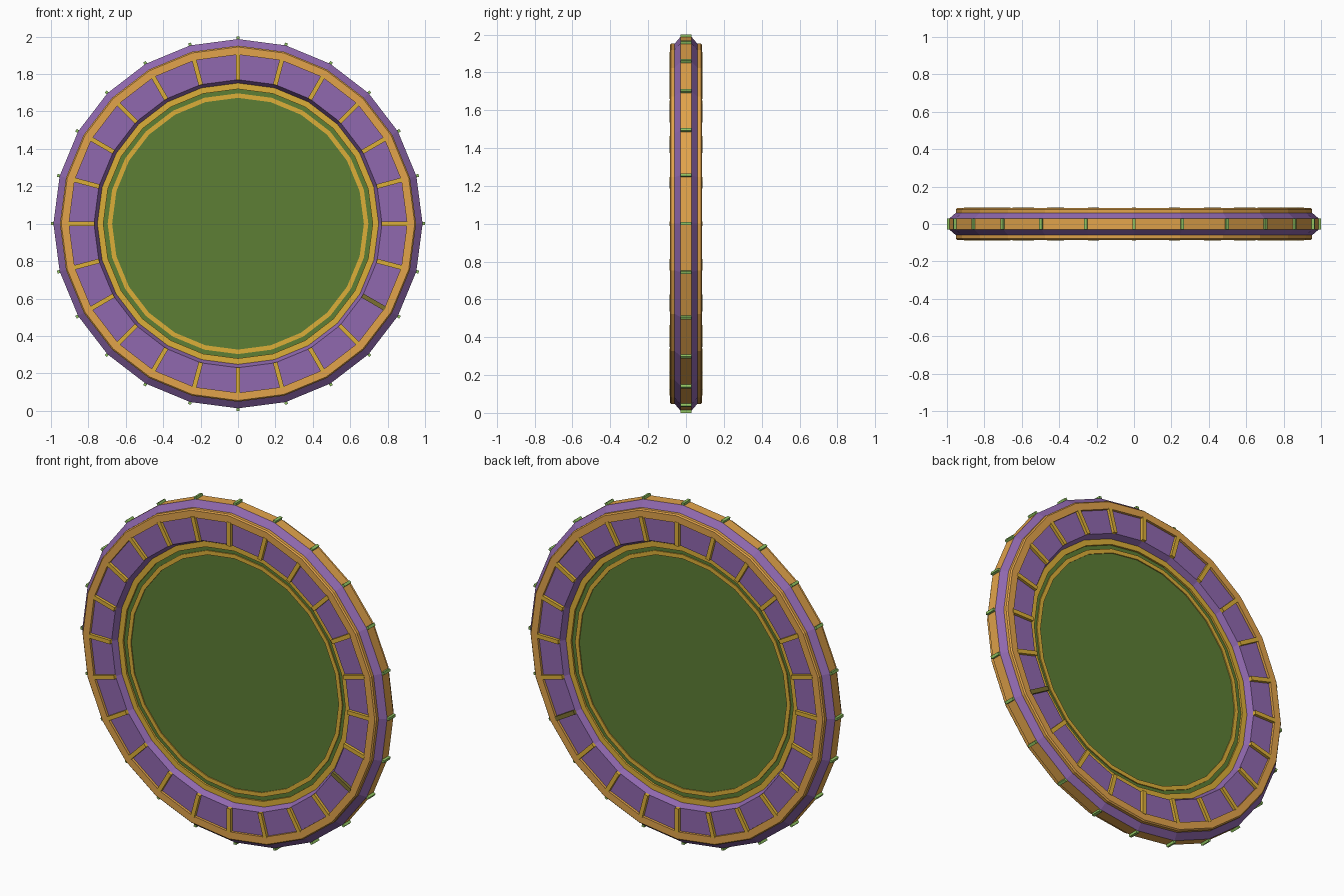
import bpy, bmesh
from math import cos, sin, radians
from mathutils import Matrix

if "Cube" in bpy.data.objects:
    bpy.data.objects.remove(bpy.data.objects["Cube"])

SIDES = 24
CENTRE = (0, 0, 1)


def material(name, rgb):
    m = bpy.data.materials.new(name)
    m.diffuse_color = (*rgb, 1)
    m.use_nodes = True
    m.node_tree.nodes["Principled BSDF"].inputs["Base Color"].default_value = m.diffuse_color
    return m


PURPLE = material("purple", (0.28, 0.14, 0.43))
ORANGE = material("orange", (0.76, 0.37, 0.07))
YELLOW = material("yellow", (0.72, 0.43, 0.04))
GREEN = material("green", (0.11, 0.21, 0.035))
LIME = material("lime", (0.28, 0.55, 0.12))
OLIVE = material("olive", (0.20, 0.16, 0.03))


def finish(name, bm, mats):
    bmesh.ops.recalc_face_normals(bm, faces=bm.faces)
    mesh = bpy.data.meshes.new(name)
    bm.to_mesh(mesh)
    bm.free()
    for m in mats:
        mesh.materials.append(m)
    ob = bpy.data.objects.new(name, mesh)
    ob.location = CENTRE
    bpy.context.collection.objects.link(ob)
    return ob


def lathe(name, half, mats):
    """Turn a half profile of (radius, y, material index) mirrored in y round the y axis.
    Each index colours the strip that starts at that point."""
    n = len(half)
    pts = [(r, y) for r, y, _ in half] + [(r, -y) for r, y, _ in reversed(half)]
    idx = [m for _, _, m in half]
    idx = idx + idx[:-1][::-1] + [0]
    bm = bmesh.new()
    rings = []
    for i in range(SIDES):
        a = radians(360 / SIDES * i)
        rings.append([bm.verts.new((r * cos(a), y, r * sin(a))) for r, y in pts])
    for i in range(SIDES):
        p, q = rings[i], rings[(i + 1) % SIDES]
        for j in range(2 * n):
            k = (j + 1) % (2 * n)
            bm.faces.new((p[j], p[k], q[k], q[j])).material_index = idx[j]
    return finish(name, bm, mats)


def radial_boxes(name, steps, r0, r1, width, y0, y1, mat):
    """Boxes lying along the radius at the given corner numbers."""
    bm = bmesh.new()
    for i in steps:
        m = (Matrix.Rotation(-radians(360 / SIDES * i), 4, 'Y')
             @ Matrix.Translation(((r0 + r1) / 2, (y0 + y1) / 2, 0))
             @ Matrix.Diagonal((r1 - r0, y1 - y0, width, 1)))
        bmesh.ops.create_cube(bm, size=1, matrix=m)
    return finish(name, bm, [mat])


# Outer wheel: orange tread, purple bevels, orange flanges, purple recessed band
lathe("outer_rim", [
    (0.987, 0.030, 1), (0.952, 0.060, 0), (0.952, 0.078, 0),
    (0.945, 0.085, 0), (0.904, 0.085, 0), (0.904, 0.070, 1),
    (0.770, 0.070, 1), (0.750, 0.030, 0)], [ORANGE, PURPLE])

# Stepped rings round the centre plate
lathe("outer_trim_ring", [(0.752, 0.036, 0), (0.720, 0.036, 0)], [YELLOW])
lathe("inner_trim_ring", [(0.697, 0.031, 0), (0.673, 0.031, 0)], [YELLOW])

# Centre plate
bm = bmesh.new()
bmesh.ops.create_cone(bm, cap_ends=True, segments=SIDES, radius1=0.735, radius2=0.735,
                      depth=0.05, matrix=Matrix.Rotation(radians(90), 4, 'X'))
finish("centre_plate", bm, [GREEN])

# Divider bars on both faces; one of them is darker
DARK = 22
for side, y0, y1 in (("front", -0.087, -0.06), ("back", 0.06, 0.087)):
    radial_boxes(side + "_divider_bars", [i for i in range(SIDES) if i != DARK],
                 0.768, 0.908, 0.024, y0, y1, YELLOW)
    radial_boxes(side + "_dark_divider_bar", [DARK], 0.768, 0.908, 0.024, y0, y1, OLIVE)

# Small studs across the tread at each corner
radial_boxes("tread_studs", range(SIDES), 0.970, 1.0, 0.016, -0.03, 0.03, LIME)
